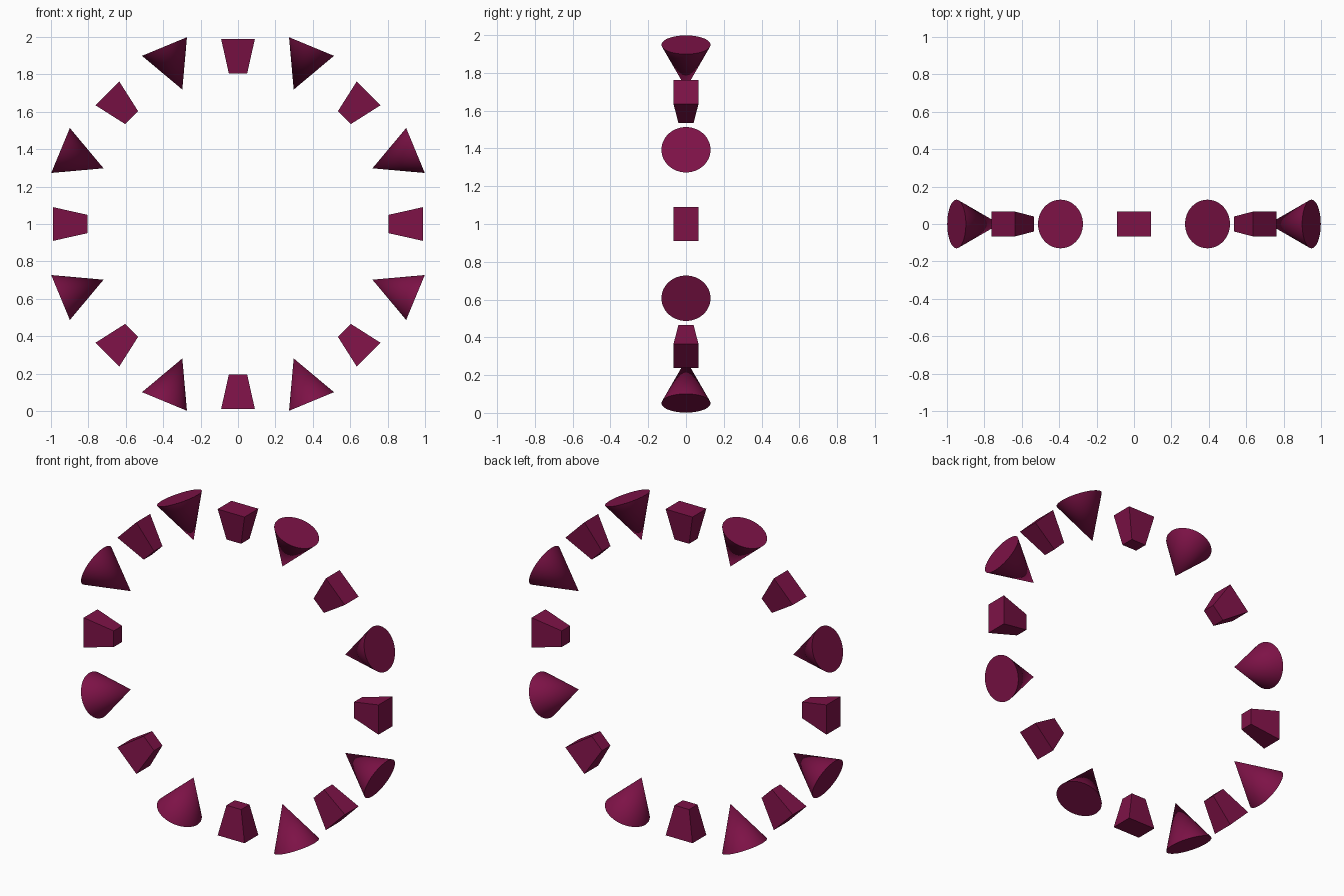
import bpy, math
from mathutils import Matrix, Vector

if "Cube" in bpy.data.objects:
    bpy.data.objects.remove(bpy.data.objects["Cube"], do_unlink=True)

# Single deep plum colour
COLOUR = (0.205, 0.006, 0.062, 1.0)
plum = bpy.data.materials.new("deep_plum")
plum.use_nodes = True
plum.diffuse_color = COLOUR
plum.node_tree.nodes["Principled BSDF"].inputs["Base Color"].default_value = COLOUR

CENTRE = Vector((0, 0, 1.0))
CONE_IN, CONE_OUT, CONE_RADIUS = 0.778, 1.027, 0.13
BLOCK_IN, BLOCK_OUT = 0.805, 0.988


def place(obj, angle):
    """Turn an object built along +z to its place on the upright ring."""
    obj.matrix_world = Matrix.Translation(CENTRE) @ Matrix.Rotation(angle, 4, 'Y')
    obj.data.materials.append(plum)


def cone(name, angle):
    # Point faces the ring centre, round base faces outward
    bpy.ops.mesh.primitive_cone_add(vertices=48, radius1=0, radius2=CONE_RADIUS,
                                    depth=CONE_OUT - CONE_IN)
    obj = bpy.context.object
    obj.name = name
    obj.data.transform(Matrix.Translation((0, 0, (CONE_IN + CONE_OUT) / 2)))
    bpy.ops.object.shade_smooth_by_angle(angle=math.radians(40))
    place(obj, angle)


def block(name, angle):
    # Box tapered towards the ring centre
    bpy.ops.mesh.primitive_cube_add(size=2)
    obj = bpy.context.object
    obj.name = name
    for v in obj.data.vertices:
        outer = v.co.z > 0
        half_x, half_y = (0.09, 0.066) if outer else (0.049, 0.04)
        v.co = (math.copysign(half_x, v.co.x), math.copysign(half_y, v.co.y),
                BLOCK_OUT if outer else BLOCK_IN)
    place(obj, angle)


# Blocks and cones alternate around the ring
for i in range(8):
    block(f"tapered_block_{i + 1}", math.radians(45 * i))
    cone(f"cone_{i + 1}", math.radians(45 * i + 22.5))
